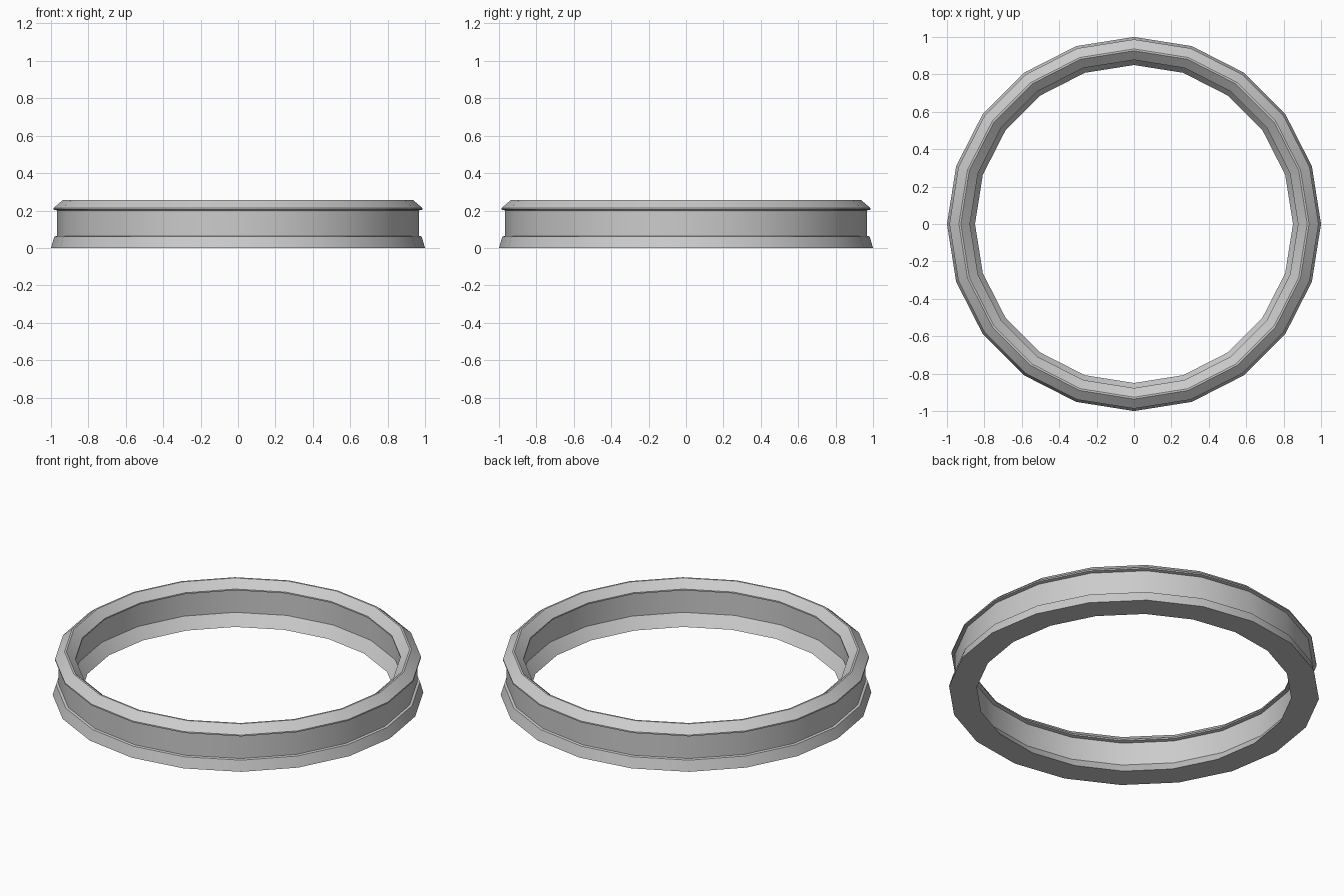
import bpy, bmesh, math

if "Cube" in bpy.data.objects:
    bpy.data.objects.remove(bpy.data.objects["Cube"])

SIDES = 20

# Closed cross-section of the ring as (radius, height)
profile = [
    (0.85, 0.0), (1.0, 0.0),            # flat underside
    (0.982, 0.061), (0.968, 0.064),     # outer foot flare and step
    (0.968, 0.201), (0.987, 0.205),     # outer wall and lip
    (0.987, 0.213), (0.936, 0.256),     # outer chamfer
    (0.926, 0.256), (0.877, 0.213),     # narrow crest and inner chamfer
    (0.877, 0.205), (0.897, 0.201),     # inner lip
    (0.897, 0.065),                     # inner wall down to foot flare
]

# Revolve the section around z
bm = bmesh.new()
rings = []
for i in range(SIDES):
    a = 2 * math.pi * i / SIDES
    rings.append([bm.verts.new((r * math.cos(a), r * math.sin(a), z)) for r, z in profile])
n = len(profile)
for i in range(SIDES):
    a, b = rings[i], rings[(i + 1) % SIDES]
    for j in range(n):
        k = (j + 1) % n
        bm.faces.new((a[j], b[j], b[k], a[k]))
bmesh.ops.recalc_face_normals(bm, faces=bm.faces[:])

mesh = bpy.data.meshes.new("ring_band")
bm.to_mesh(mesh)
bm.free()
ring = bpy.data.objects.new("ring_band", mesh)
bpy.context.collection.objects.link(ring)

# Smooth around the band, crisp along the profile edges
bpy.context.view_layer.objects.active = ring
ring.select_set(True)
bpy.ops.object.shade_smooth_by_angle(angle=math.radians(20))
